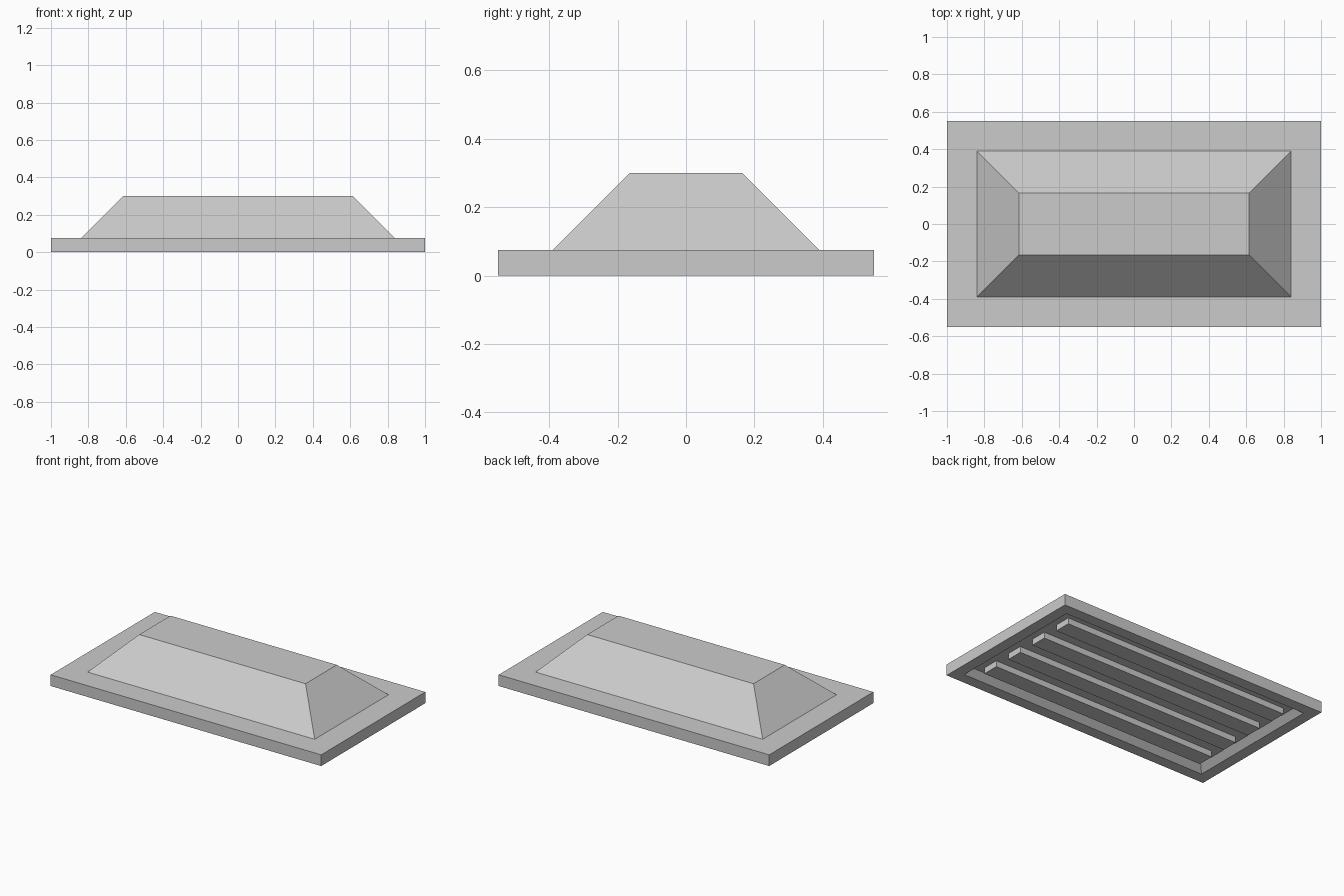
import bpy, bmesh

cube = bpy.data.objects.get("Cube")
if cube:
    bpy.data.objects.remove(cube, do_unlink=True)

grey = bpy.data.materials.new("light_grey")
grey.use_nodes = True
colour = (0.6, 0.6, 0.6, 1)
grey.diffuse_color = colour
grey.node_tree.nodes["Principled BSDF"].inputs["Base Color"].default_value = colour


def finish(name, bm):
    bmesh.ops.recalc_face_normals(bm, faces=bm.faces)
    mesh = bpy.data.meshes.new(name)
    bm.to_mesh(mesh)
    bm.free()
    mesh.materials.append(grey)
    obj = bpy.data.objects.new(name, mesh)
    bpy.context.collection.objects.link(obj)
    return obj


def loft(name, rings):
    """Skin stacked rectangles (half x, half y, z) and close both ends."""
    bm = bmesh.new()
    loops = [[bm.verts.new((sx * hx, sy * hy, z))
              for sx, sy in ((-1, -1), (1, -1), (1, 1), (-1, 1))]
             for hx, hy, z in rings]
    for low, high in zip(loops, loops[1:]):
        for i in range(4):
            j = (i + 1) % 4
            bm.faces.new((low[i], low[j], high[j], high[i]))
    bm.faces.new(loops[0])
    bm.faces.new(loops[-1])
    return finish(name, bm)


RECESS = 0.04
HOOD_X, HOOD_Y = 0.84, 0.39

# Housing: sloped recess underneath, flat rim, slab sides, tapered hood on top
loft("vent_housing", [
    (0.925 - RECESS, 0.475 - RECESS, RECESS),
    (0.925, 0.475, 0),
    (1, 0.55, 0),
    (1, 0.55, 0.075),
    (HOOD_X, HOOD_Y, 0.075),
    (0.615, 0.165, 0.3),
])

# Four grille slats under the recess, with gaps as wide as the slats
step = 2 * HOOD_Y / 7
for n in range(4):
    slat = loft(f"grille_slat_{n + 1}", [(HOOD_X, step / 2, 0),
                                         (HOOD_X, step / 2, RECESS + 0.005)])
    slat.location.y = (2 * n - 3) * step
